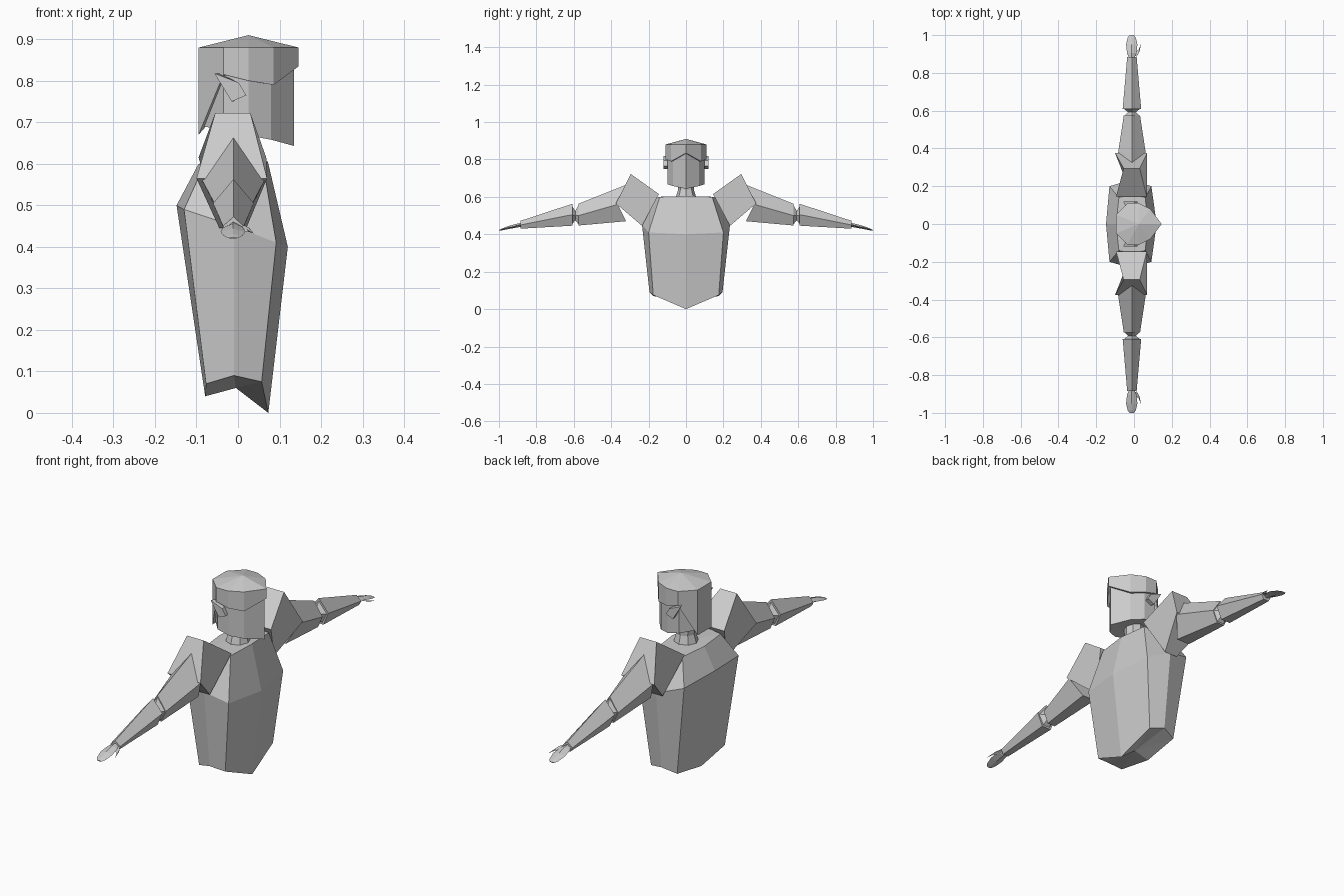
import bpy, bmesh, math

if "Cube" in bpy.data.objects:
    bpy.data.objects.remove(bpy.data.objects["Cube"])

grey = bpy.data.materials.new("plain grey")
grey.diffuse_color = (0.6, 0.6, 0.6, 1)
grey.use_nodes = True
grey.node_tree.nodes["Principled BSDF"].inputs["Base Color"].default_value = grey.diffuse_color


def loft(name, rings, start=None, end=None, mirror=False):
    """Skin closed rings; cap each end with a fan to a point, or a flat face."""
    bm = bmesh.new()
    vr = [[bm.verts.new(p) for p in r] for r in rings]
    n = len(vr[0])
    for a, b in zip(vr, vr[1:]):
        for i in range(n):
            j = (i + 1) % n
            bm.faces.new((a[i], a[j], b[j], b[i]))
    for ring, tip in ((vr[0], start), (vr[-1], end)):
        if tip:
            t = bm.verts.new(tip)
            for i in range(n):
                bm.faces.new((ring[i], ring[(i + 1) % n], t))
        else:
            bm.faces.new(ring)
    bmesh.ops.recalc_face_normals(bm, faces=bm.faces)
    me = bpy.data.meshes.new(name)
    bm.to_mesh(me)
    bm.free()
    me.materials.append(grey)
    ob = bpy.data.objects.new(name, me)
    bpy.context.collection.objects.link(ob)
    if mirror:
        m = ob.modifiers.new("other_side", 'MIRROR')
        m.use_axis = (False, True, False)
    return ob


def both(half):
    """Complete a half ring running from front to back across y = 0."""
    return half + [(x, -y, z) for x, y, z in reversed(half) if y > 0]


# Torso: chest and waist rings with pointed front and back hems
loft("torso", [
    both([(.073, 0, .0), (.057, .175, .075), (-.01, .195, .09),
          (-.077, .175, .07), (-.079, 0, .04)]),
    both([(.12, 0, .40), (.092, .2, .41), (-.01, .235, .45),
          (-.13, .2, .49), (-.148, 0, .50)]),
    both([(.072, 0, .605), (.06, .14, .6), (-.015, .155, .6),
          (-.08, .14, .6), (-.095, 0, .6)])],
    start=(-.005, 0, .06), end=(-.01, 0, .605))

# Neck
neck = [[(r * math.cos(a * math.pi / 4), r * math.sin(a * math.pi / 4), z)
         for a in range(8)] for r, z in ((.055, .595), (.042, .64), (.045, .70))]
loft("neck", neck)

# Face and skull
plan = [(.135, 0), (.08, .07), (.025, .1), (-.035, .1), (-.085, .045)]
jaw = (.643, .658, .668, .682, .69)
loft("face", [both([(x, y, z) for (x, y), z in zip(plan, jaw)]),
              both([(x, y, .87) for x, y in plan])], start=(.02, 0, .675))

# Hair cap, low at the back and peaked over the brow
plan = [(.146, 0), (.086, .08), (.025, .11), (-.035, .11), (-.095, .05)]
hem = (.835, .79, .80, .815, .67)
loft("hair", [both([(x, y, z) for (x, y), z in zip(plan, hem)]),
              both([(x, y, .88) for x, y in plan])],
     start=(.02, 0, .80), end=(.025, 0, .91))

# Ears
ear = [(-.057, .818), (.002, .795), (.02, .765), (-.015, .75)]
loft("ears", [[(x * .8, .095, z) for x, z in ear],
              [(x, .119, z) for x, z in ear]], mirror=True)

# Shoulder blocks
loft("shoulders", [
    [(-.095, .145, .615), (.068, .145, .615), (.02, .235, .445), (-.045, .235, .445)],
    [(-.055, .295, .722), (.03, .295, .722), (.07, .375, .565), (-.1, .375, .565)]],
    mirror=True)


def section(y, cx, w, top, mid, low, base, lean=0):
    """Five-sided limb section: ridge on top, flat below."""
    return [(cx, y - lean, top), (cx + w, y, mid), (cx + base, y - lean, low),
            (cx - base, y - lean, low), (cx - w, y, mid)]


# Upper arms
loft("upper_arms", [section(.365, -.011, .075, .665, .56, .47, .033, .045),
                    section(.575, -.011, .043, .563, .50, .447, .02)], mirror=True)

# Pinched elbows
loft("elbows", [section(.572, -.011, .042, .56, .50, .45, .02),
                section(.592, -.011, .02, .525, .50, .475, .01),
                section(.612, -.011, .046, .555, .50, .45, .02)], mirror=True)

# Forearms
loft("forearms", [section(.608, -.011, .049, .563, .505, .446, .024),
                  section(.885, -.011, .025, .472, .45, .43, .014)], mirror=True)

# Hands: flat tapered mitts
hand = [(.875, .012, .452, .01), (.905, .025, .446, .01), (.95, .03, .436, .008),
        (.985, .022, .426, .005), (1.0, .012, .421, .002)]
loft("hands", [[(-.012 - w, y, z), (-.012, y, z + h), (-.012 + w, y, z), (-.012, y, z - h)]
               for y, w, z, h in hand], mirror=True)

# Thumbs
loft("thumbs", [[(.002, .895, .446), (.014, .885, .452), (.02, .90, .446), (.01, .915, .438)],
                [(.021, .915, .442), (.026, .908, .446), (.03, .915, .442), (.026, .922, .436)]],
     end=(.038, .956, .432), mirror=True)
